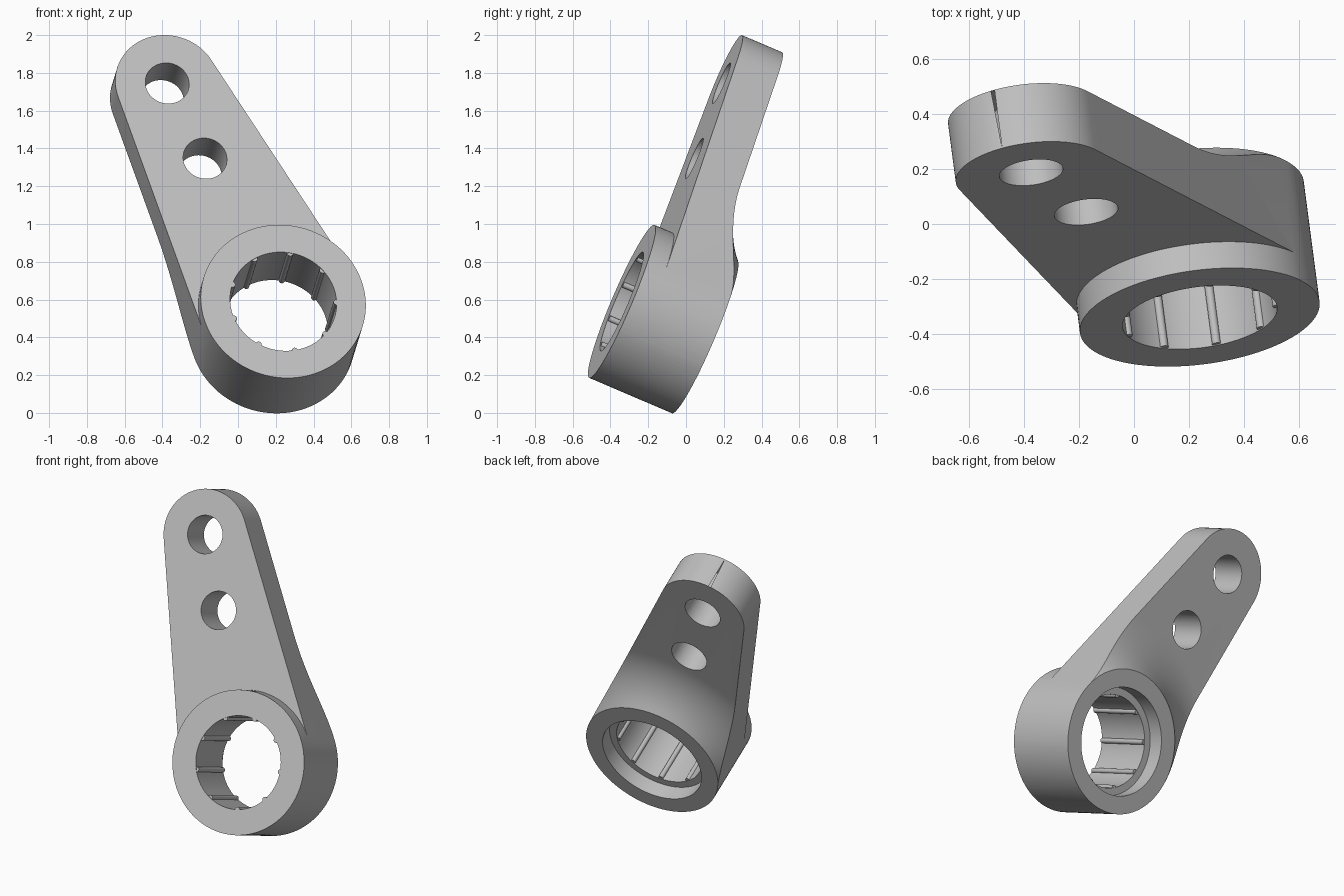
import bpy, bmesh
from math import sin, cos, pi, asin, sqrt
from mathutils import Vector, Matrix

cube = bpy.data.objects.get("Cube")
if cube:
    bpy.data.objects.remove(cube)

grey = bpy.data.materials.new("plain grey")
grey.use_nodes = True
grey.diffuse_color = (0.52, 0.52, 0.52, 1)
grey.node_tree.nodes["Principled BSDF"].inputs["Base Color"].default_value = (0.52, 0.52, 0.52, 1)

# Main sizes; depth runs backwards from the front of the ring
RING, TIP, LENGTH = 0.44, 0.277, 1.407
BORE, RECESS, LIP = 0.284, 0.33, 0.38
PLATE_FRONT, PLATE_BACK, RING_BACK = 0.105, 0.338, 0.48
FLARE = 0.8

# Leaning frame: X across the arm, Y along the arm, Z out of the front
out = Vector((0.12, -0.913, 0.39)).normalized()
across = Vector((-0.428, 0.307, 0.85)).cross(out).normalized()
along = out.cross(across)
frame = Matrix((across, along, out)).transposed().to_4x4()
frame.translation = (0.24, -0.34, 0.59)


def circle(radius, depth, count, x=0, y=0):
    return [(x + radius * cos(2 * pi * i / count), y + radius * sin(2 * pi * i / count), -depth)
            for i in range(count)]


def solid(name, loops, wrap=False):
    """Join equal point loops into a closed solid, capped or wrapped round."""
    bm = bmesh.new()
    rows = [[bm.verts.new(p) for p in loop] for loop in loops]
    pairs = list(zip(rows, rows[1:]))
    if wrap:
        pairs.append((rows[-1], rows[0]))
    else:
        bm.faces.new(rows[0])
        bm.faces.new(rows[-1])
    for a, b in pairs:
        for i in range(len(a)):
            bm.faces.new((a[i - 1], a[i], b[i], b[i - 1]))
    bmesh.ops.recalc_face_normals(bm, faces=bm.faces)
    mesh = bpy.data.meshes.new(name)
    bm.to_mesh(mesh)
    bm.free()
    mesh.materials.append(grey)
    obj = bpy.data.objects.new(name, mesh)
    bpy.context.collection.objects.link(obj)
    return obj


def activate(obj):
    bpy.ops.object.select_all(action='DESELECT')
    obj.select_set(True)
    bpy.context.view_layer.objects.active = obj


def combine(obj, cutter, operation):
    cutter.hide_render = True
    activate(obj)
    mod = obj.modifiers.new("cut", 'BOOLEAN')
    mod.object, mod.operation, mod.solver = cutter, operation, 'EXACT'
    bpy.ops.object.modifier_apply(modifier=mod.name)
    bpy.data.objects.remove(cutter)


def finish(obj):
    obj.data.transform(frame)
    activate(obj)
    bpy.ops.object.shade_smooth_by_angle(angle=pi / 6)


# Arm outline: two arcs joined by tangent lines
lean, steps = asin((RING - TIP) / LENGTH), 56
outline = []
for radius, y, start, end in ((TIP, LENGTH, lean, pi - lean), (RING, 0, pi - lean, 2 * pi + lean)):
    for i in range(steps + 1):
        t = start + (end - start) * i / steps
        outline.append((radius * cos(t), y + radius * sin(t)))
lever = solid("lever_arm", [[(x, y, -d) for x, y in outline] for d in (-0.1, 0.6)])

# Turned envelope: ring, plate, back flare, recess and bore
rim = RING + 0.0006
profile = [(BORE, 0), (rim, 0), (rim, PLATE_FRONT), (2, PLATE_FRONT), (2, PLATE_BACK)]
rise, width = RING_BACK - PLATE_BACK, FLARE - rim
bend = (width ** 2 + rise ** 2) / (2 * rise)
for i in range(15):
    w = width * i / 14
    profile.append((FLARE - w, PLATE_BACK + bend - sqrt(bend ** 2 - w ** 2)))
profile += [(RECESS, RING_BACK), (RECESS, LIP), (BORE, LIP)]
envelope = solid("envelope", [circle(r, d, 96) for r, d in profile], wrap=True)
combine(lever, envelope, 'INTERSECT')

# Two round holes through the arm
for y in (LENGTH, LENGTH - 0.468):
    combine(lever, solid("hole", [circle(0.117, d, 48, 0, y) for d in (-0.2, 0.8)]), 'DIFFERENCE')
finish(lever)

# Small round ribs inside the bore
for i in range(9):
    t = (177 + 40 * i) * pi / 180
    finish(solid(f"bore_rib_{i + 1}",
                 [circle(0.016, d, 16, BORE * cos(t), BORE * sin(t)) for d in (0.004, LIP - 0.004)]))
